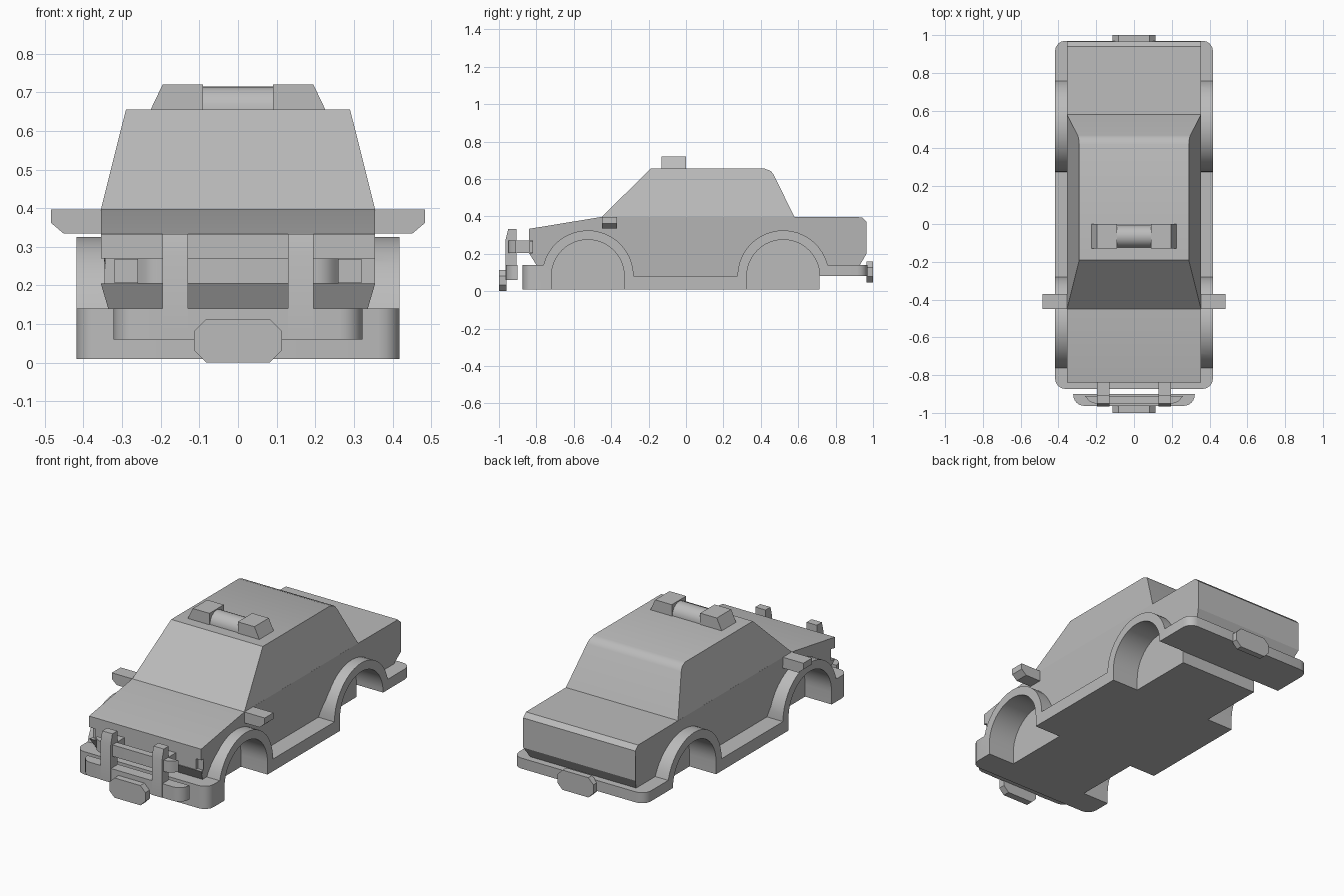
import bpy, bmesh, math

if "Cube" in bpy.data.objects:
    bpy.data.objects.remove(bpy.data.objects["Cube"])

paint = bpy.data.materials.new("plain grey")
paint.diffuse_color = (0.5, 0.5, 0.5, 1)
paint.use_nodes = True
paint.node_tree.nodes["Principled BSDF"].inputs["Base Color"].default_value = paint.diffuse_color
AXES = {"x": lambda a, b, d: (d, a, b), "y": lambda a, b, d: (a, d, b), "z": lambda a, b, d: (a, b, d)}


def extrude(name, pts, d0, d1, axis="x", bevel=None, angle=30):
    """Extrude a closed 2D profile along an axis; optionally round some edges."""
    bm = bmesh.new()
    lo = [bm.verts.new(AXES[axis](a, b, d0)) for a, b in pts]
    hi = [bm.verts.new(AXES[axis](a, b, d1)) for a, b in pts]
    n = len(pts)
    bm.faces.new(lo)
    bm.faces.new(hi[::-1])
    for i in range(n):
        j = (i + 1) % n
        bm.faces.new((lo[j], lo[i], hi[i], hi[j]))
    bmesh.ops.recalc_face_normals(bm, faces=bm.faces)
    if bevel:
        rule, width, segments = bevel
        bmesh.ops.bevel(bm, geom=[e for e in bm.edges if rule(*e.verts)], offset=width,
                        segments=segments, profile=0.5, affect="EDGES")
    me = bpy.data.meshes.new(name)
    bm.to_mesh(me)
    bm.free()
    me.materials.append(paint)
    ob = bpy.data.objects.new(name, me)
    bpy.context.collection.objects.link(ob)
    smooth(ob, angle)
    return ob


def smooth(ob, angle=30):
    bpy.ops.object.select_all(action="DESELECT")
    ob.select_set(True)
    bpy.context.view_layer.objects.active = ob
    bpy.ops.object.shade_smooth_by_angle(angle=math.radians(angle))


def box(name, x0, x1, y0, y1, z0, z1, **kw):
    return extrude(name, [(y0, z0), (y1, z0), (y1, z1), (y0, z1)], x0, x1, **kw)


def boolean(ob, tool, op):
    m = ob.modifiers.new(op.title(), "BOOLEAN")
    m.operation, m.object, m.solver = op, tool, "EXACT"
    bpy.context.view_layer.objects.active = ob
    bpy.ops.object.modifier_apply(modifier=m.name)
    bpy.data.objects.remove(tool)


def arc(cy, cz, r, a0, a1, n):
    return [(cy + r * math.cos(math.radians(a0 + (a1 - a0) * i / n)),
             cz + r * math.sin(math.radians(a0 + (a1 - a0) * i / n))) for i in range(n + 1)]


# Body shell: side profile, narrowed by height
lower = [(-0.80, 0.14), (-0.76, 0.05), (0.70, 0.05), (0.70, 0.14), (0.93, 0.14), (0.965, 0.20),
         (0.965, 0.37), (0.94, 0.395), (0.58, 0.397), (-0.45, 0.397), (-0.84, 0.333), (-0.84, 0.205)]
body = extrude("body", lower, -0.355, 0.355)
bm = bmesh.new()
bm.from_mesh(body.data)
for v in bm.verts:
    if v.co.z < 0.2:
        v.co.x *= 1 - 0.9 * (0.2 - v.co.z)
bm.to_mesh(body.data)
bm.free()

# Cabin leans in toward the roof
cabin = extrude("cabin", [(-0.45, 0.396), (0.58, 0.396), (0.47, 0.62), (0.455, 0.642), (0.42, 0.655), (-0.19, 0.655)],
                -0.355, 0.355, angle=40)
for v in cabin.data.vertices:
    v.co.x *= 1 - (v.co.z - 0.396) / 0.259 * 0.183

# Headlight recesses in the nose corners
for s in (-1, 1):
    a, b = sorted((s * 0.195, s * 0.4))
    boolean(body, box("cutter", a, b, -0.9, -0.82, 0.205, 0.27), "DIFFERENCE")
    a, b = sorted((s * 0.195, s * 0.32))
    box("headlight", a, b, -0.838, -0.815, 0.206, 0.269)

# Skirt with bumpers, sills and arches, rounded at the four corners
R, FRONT, REAR, CZ = 0.245, -0.525, 0.52, 0.08
low = math.degrees(math.asin(0.06 / R))
skirt_pts = ([(-0.873, 0.01), (0.713, 0.01), (0.713, 0.08), (0.97, 0.08), (0.97, 0.14)]
             + arc(REAR, CZ, R, low, 180, 20) + arc(FRONT, CZ, R, 0, 180 - low, 20) + [(-0.873, 0.14)])
skirt = extrude("skirt", skirt_pts, -0.418, 0.418,
                bevel=(lambda a, b: abs(a.co.x - b.co.x) < 1e-4 and abs(a.co.y - b.co.y) < 1e-4
                       and (a.co.y < -0.87 or a.co.y > 0.96), 0.055, 4))
boolean(body, skirt, "UNION")

# Wheel wells
for s in (-1, 1):
    for cy in (FRONT, REAR):
        pts = [(cy - 0.195, -0.1), (cy + 0.195, -0.1)] + arc(cy, CZ, 0.195, 0, 180, 24)
        boolean(body, extrude("cutter", pts, s * 0.25, s * 0.6), "DIFFERENCE")
smooth(body)

# Side mirrors
for s, side in ((-1, "left"), (1, "right")):
    extrude(side + "_mirror", [(s * 0.34, 0.335), (s * 0.452, 0.335), (s * 0.484, 0.362),
                               (s * 0.484, 0.397), (s * 0.34, 0.397)], -0.45, -0.37, "y")

# Roof light: two end blocks and a rounded lens between them
for s, side in ((-1, "left"), (1, "right")):
    extrude(side + "_roof_light_end", [(s * 0.09, 0.65), (s * 0.226, 0.655), (s * 0.195, 0.72), (s * 0.09, 0.72)],
            -0.13, 0.0, "y")
extrude("roof_light_lens", [(-0.125, 0.65), (-0.005, 0.65)] + arc(-0.065, 0.655, 0.06, 0, 180, 12), -0.1, 0.1)

# Bull bar: uprights with mounts, and cross bars with rounded ends
for s, side in ((-1, "left"), (1, "right")):
    a, b = sorted((s * 0.13, s * 0.195))
    extrude(side + "_bar_upright", [(-0.965, 0.06), (-0.905, 0.06), (-0.905, 0.333), (-0.95, 0.333), (-0.965, 0.275)],
            a, b)
    box(side + "_bar_mount", a, b, -0.91, -0.82, 0.205, 0.27)


def cross_bar(name, half, y0, y1, z0, z1):
    r = 0.06
    right = [(half - r + r * math.sin(t), y0 + r - r * math.cos(t)) for t in
             [math.radians(a) for a in range(0, 76, 15)]]
    right = [p for p in right if p[1] < y1] + [(half, y1)]
    extrude(name, right + [(-x, y) for x, y in reversed(right)], z0, z1, "z")


cross_bar("lower_cross_bar", 0.322, -0.963, -0.9, 0.06, 0.14)
cross_bar("middle_cross_bar", 0.26, -0.95, -0.91, 0.205, 0.27)

# Number plates: chamfered slabs
for name, y0, y1, z0 in (("front_plate", -1.0, -0.96, 0.0), ("rear_plate", 0.965, 1.0, 0.045)):
    w, h, c = 0.114, 0.113, 0.032
    extrude(name, [(-w, z0 + c), (-w + c, z0), (w - c, z0), (w, z0 + c), (w, z0 + h - c),
                   (w - c, z0 + h), (-w + c, z0 + h), (-w, z0 + h - c)], y0, y1, "y")
